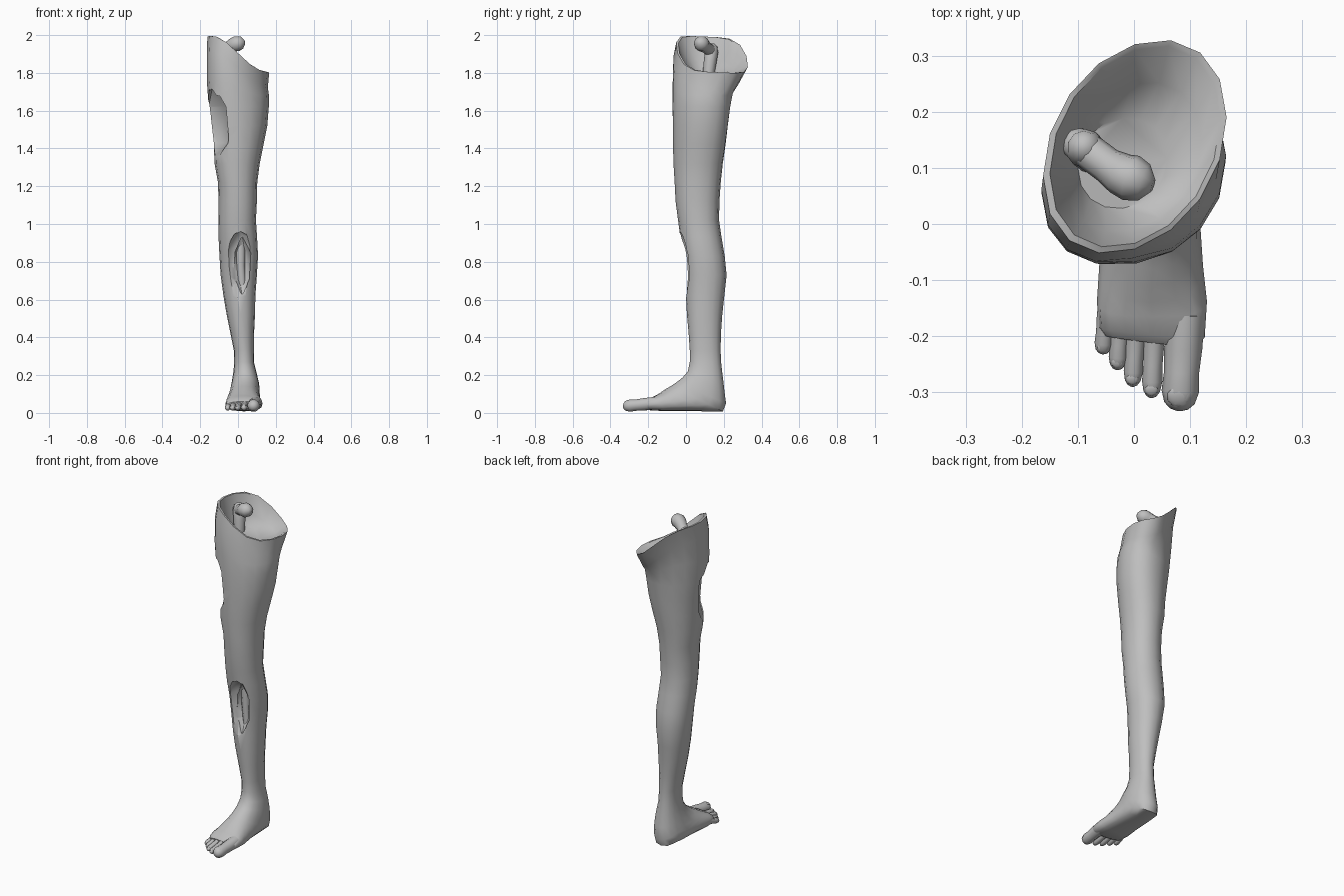
import bpy, bmesh, math
from mathutils import Vector

if "Cube" in bpy.data.objects:
    bpy.data.objects.remove(bpy.data.objects["Cube"])

grey = bpy.data.materials.new("plain grey")
grey.diffuse_color = (0.52, 0.52, 0.52, 1)
grey.use_nodes = True
grey.node_tree.nodes["Principled BSDF"].inputs["Base Color"].default_value = grey.diffuse_color
N = 16


def finish(ob, angle=50):
    ob.data.materials.clear()
    ob.data.materials.append(grey)
    bpy.ops.object.select_all(action='DESELECT')
    ob.select_set(True)
    bpy.context.view_layer.objects.active = ob
    bpy.ops.object.shade_smooth_by_angle(angle=math.radians(angle))


def loft(name, rings):
    """Skin a closed solid over rings of points."""
    bm = bmesh.new()
    rows = [[bm.verts.new(p) for p in r] for r in rings]
    for a, b in zip(rows, rows[1:]):
        for i in range(len(a)):
            j = (i + 1) % len(a)
            bm.faces.new((a[i], a[j], b[j], b[i]))
    bm.faces.new(rows[0])
    bm.faces.new(rows[-1])
    bmesh.ops.recalc_face_normals(bm, faces=bm.faces)
    me = bpy.data.meshes.new(name)
    bm.to_mesh(me)
    bm.free()
    ob = bpy.data.objects.new(name, me)
    bpy.context.collection.objects.link(ob)
    return ob


def tube(name, pts, sides=10):
    """Round tube along (x, y, z, radius) points."""
    P = [Vector(p[:3]) for p in pts]
    rings = []
    for k, p in enumerate(P):
        t = (P[min(k + 1, len(P) - 1)] - P[max(k - 1, 0)]).normalized()
        u = t.cross(Vector((0.3, 1, 0)) if abs(t.z) > 0.6 else Vector((0, 0, 1))).normalized()
        v = t.cross(u)
        rings.append([p + pts[k][3] * (u * math.cos(a) + v * math.sin(a))
                      for a in (2 * math.pi * i / sides for i in range(sides))])
    ob = loft(name, rings)
    finish(ob, 60)
    return ob


def spow(c, e):
    return math.copysign(abs(c) ** (2 / e), c)


def ring(fy, fz, by, bz, x0, x1, e=2.2, tilt=0.0, shear=0.0):
    """Section between a front point, a back point and two side limits."""
    out = []
    for i in range(N):
        a = 2 * math.pi * i / N
        s, c = spow(math.sin(a), e), spow(math.cos(a), e)
        x = (x0 + x1) / 2 + (x1 - x0) / 2 * c
        y = (fy + by) / 2 + (fy - by) / 2 * s + shear * x
        z = (fz + bz) / 2 + (fz - bz) / 2 * s
        z -= tilt * 0.1 * math.sin(max(-1, min(1, x / 0.15)) * math.pi / 2)
        out.append(Vector((x, y, z)))
    return out


# leg skin: toe line, sole, heel and ankle
rings = [ring(*r) for r in (
    (-.208, .06, -.2, .022, -.054, .112, 2.6, 0, -.12),
    (-.195, .075, -.185, .013, -.063, .126, 2.7, 0, -.1),
    (-.165, .09, -.11, .01, -.066, .13, 2.8),
    (-.14, .104, -.01, .011, -.062, .123, 2.6),
    (-.11, .125, .11, .008, -.057, .118, 2.5),
    (-.08, .142, .195, .008, -.052, .117, 2.4),
    (-.05, .162, .212, .05, -.045, .115),
    (-.018, .187, .203, .12, -.035, .112),
    (.01, .22, .195, .19, -.026, .1),
    (.02, .27, .187, .255, -.02, .086))]
# shin, calf, knee and thigh
for z, y0, y1, x0, x1, sh in (
        (.33, .02, .183, -.022, .084, 0), (.42, .014, .185, -.04, .085, 0),
        (.52, .005, .192, -.06, .09, 0), (.62, .0, .203, -.077, .092, 0),
        (.73, -.002, .215, -.092, .1, 0), (.83, -.012, .205, -.098, .106, 0),
        (.93, -.03, .188, -.103, .101, 0), (1.02, -.042, .175, -.104, .095, 0),
        (1.12, -.055, .177, -.103, .1, .02), (1.22, -.06, .184, -.106, .102, .04),
        (1.32, -.066, .195, -.124, .115, .08), (1.42, -.069, .209, -.128, .135, .12),
        (1.52, -.07, .22, -.142, .155, .15), (1.62, -.071, .232, -.155, .163, .18)):
    rings.append(ring(y0, z, y1, z, x0, x1, 2.15, 0, sh))
# slanted torn rim, then the hollow inside it
rings += [ring(-.068, 1.72, .246, 1.72, -.165, .164, 2.15, .4, .2),
          ring(-.06, 1.83, .272, 1.79, -.165, .158, 2.1, .9, .27),
          ring(-.045, 1.905, .32, 1.89, -.162, .165, 2.05, .95, .32),
          ring(-.035, 1.905, .31, 1.89, -.15, .154, 2.05, .95, .32),
          ring(-.01, 1.84, .25, 1.825, -.125, .12, 2.05, .6, .25),
          ring(.03, 1.79, .19, 1.79, -.1, .06, 2.1, .2, .1)]
leg = loft("leg_skin", rings)


def carve(loc, scale, turn, sub=1):
    """Hollow a wound out of the leg."""
    bpy.ops.mesh.primitive_ico_sphere_add(subdivisions=sub, radius=1, location=loc,
                                          rotation=(0, 0, turn))
    cut = bpy.context.object
    cut.scale = scale
    cut.hide_render = True
    bpy.context.view_layer.update()
    m = leg.modifiers.new("wound", 'BOOLEAN')
    m.operation, m.solver, m.object = 'DIFFERENCE', 'EXACT', cut
    bpy.context.view_layer.objects.active = leg
    bpy.ops.object.modifier_apply(modifier=m.name)
    bpy.data.objects.remove(cut, do_unlink=True)


carve((-.132, -.008, 1.525), (.128, .072, .215), math.radians(-54))
carve((.01, -.022, .775), (.078, .05, .195), 0, 2)
carve((.022, .01, .78), (.052, .055, .16), 0)
finish(leg, 45)

# thigh bone with its round head and side knob
tube("thigh_bone", [(-.07, .115, 1.7, .03), (-.075, .12, 1.8, .031), (-.08, .128, 1.86, .034),
                    (-.088, .135, 1.91, .035), (-.09, .138, 1.94, .028), (-.09, .138, 1.955, .012)])
tube("thigh_bone_neck", [(-.122, .158, 1.90, .01), (-.108, .148, 1.905, .028), (-.075, .125, 1.922, .032),
                         (-.048, .105, 1.936, .032), (-.025, .09, 1.948, .038), (-.005, .082, 1.955, .042),
                         (.018, .074, 1.96, .034), (.034, .069, 1.963, .012)])
# shin bone
tube("shin_bone", [(.012, .062, .98, .03), (.012, .058, .88, .028), (.014, .056, .78, .023),
                   (.022, .056, .68, .022), (.028, .06, .58, .022)], 8)

# toes with nails: x at base, x at tip, y at base, y at tip, radius
for n, (xb, xt, yb, yt, r) in enumerate((
        (.092, .08, -.16, -.333, .034), (.038, .031, -.16, -.31, .0185),
        (.006, -.003, -.155, -.29, .0175), (-.022, -.03, -.145, -.26, .017),
        (-.047, -.056, -.135, -.232, .0165))):
    L = yt - yb
    zt = r + (.002 if n == 0 else .008)
    tube("toe_%d" % (n + 1), [
        (xb + (xt - xb) * f, yb + L * f, zt + (.053 - zt) * (1 - f) ** 1.3, r * k)
        for f, k in ((0, 1), (.35, 1), (.6, .92), (.8, .98), (.92, .8), (.98, .48), (1, .15))])
    bpy.ops.mesh.primitive_uv_sphere_add(segments=10, ring_count=6, radius=1,
                                         location=(xt, yt + r * .75, zt + r * .7))
    nail = bpy.context.object
    nail.name = "toenail_%d" % (n + 1)
    nail.scale = (r * .62, r * .6, r * .25)
    nail.rotation_euler = (math.radians(18), 0, 0)
    finish(nail)
